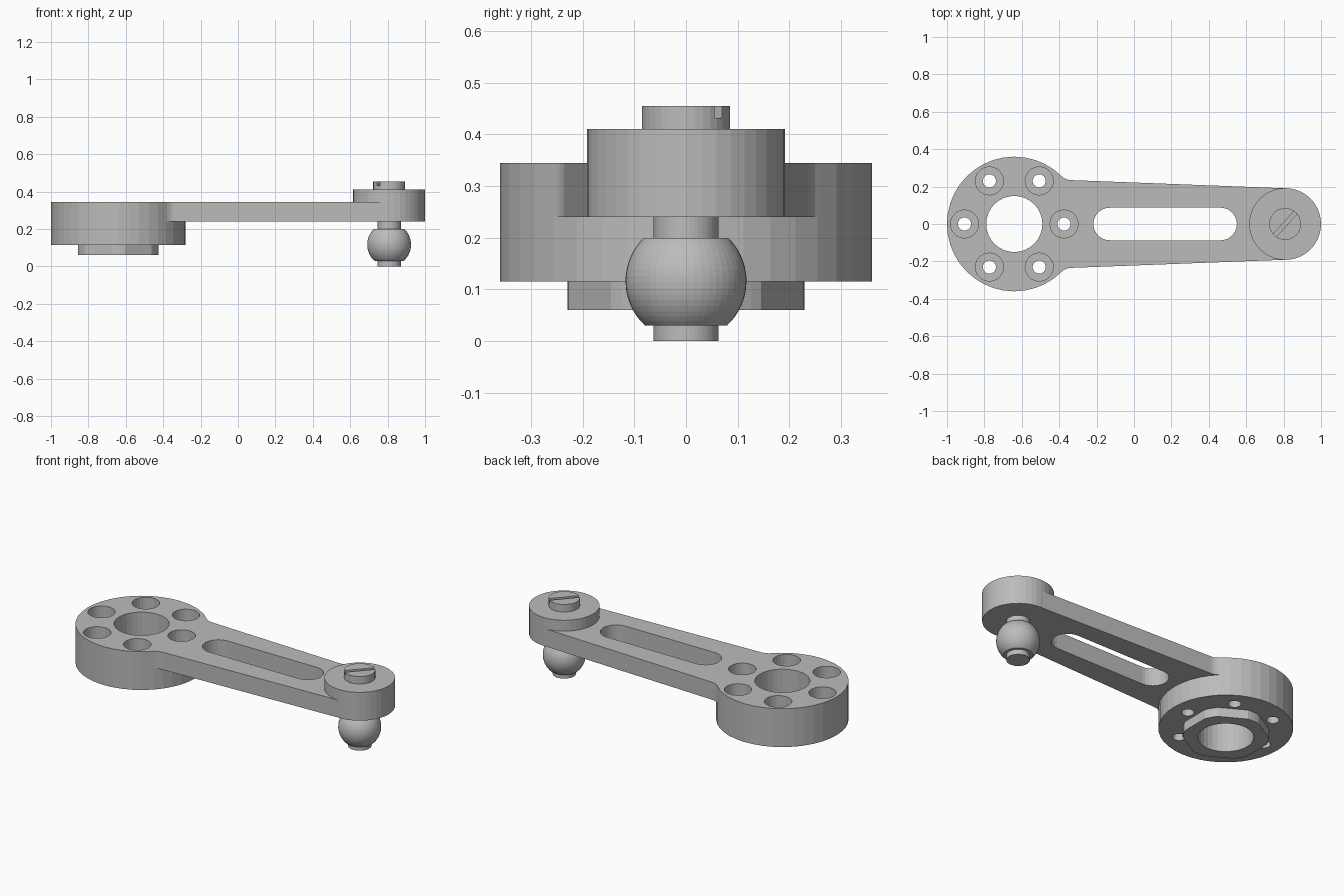
import bpy, bmesh, math
from math import sin, cos, pi, radians

if "Cube" in bpy.data.objects:
    bpy.data.objects.remove(bpy.data.objects["Cube"])

grey = bpy.data.materials.new("plain grey")
grey.diffuse_color = (0.5, 0.5, 0.5, 1)
grey.use_nodes = True
grey.node_tree.nodes["Principled BSDF"].inputs["Base Color"].default_value = grey.diffuse_color

HUB_X, END_X = -0.64, 0.808


def finish(name, bm):
    bmesh.ops.remove_doubles(bm, verts=bm.verts, dist=1e-6)
    bmesh.ops.recalc_face_normals(bm, faces=bm.faces)
    me = bpy.data.meshes.new(name)
    bm.to_mesh(me)
    bm.free()
    me.materials.append(grey)
    ob = bpy.data.objects.new(name, me)
    bpy.context.collection.objects.link(ob)
    return ob


def lathe(name, x, y, profile, n):
    """Solid of revolution from (radius, z) pairs, closed with flat caps."""
    bm = bmesh.new()
    rings = [[bm.verts.new((x + r * cos(2 * pi * i / n), y + r * sin(2 * pi * i / n), z))
              for i in range(n)] for r, z in profile]
    for a, b in zip(rings, rings[1:]):
        for i in range(n):
            j = (i + 1) % n
            bm.faces.new((a[i], a[j], b[j], b[i]))
    bm.faces.new(rings[0][::-1])
    bm.faces.new(rings[-1])
    return finish(name, bm)


def prism(name, pts, z0, z1):
    """Extrude a flat outline from z0 to z1."""
    bm = bmesh.new()
    lo = [bm.verts.new((x, y, z0)) for x, y in pts]
    hi = [bm.verts.new((x, y, z1)) for x, y in pts]
    bm.faces.new(lo[::-1])
    bm.faces.new(hi)
    for i in range(len(pts)):
        j = (i + 1) % len(pts)
        bm.faces.new((lo[i], lo[j], hi[j], hi[i]))
    return finish(name, bm)


def combine(ob, other, op):
    mod = ob.modifiers.new(op, 'BOOLEAN')
    mod.object, mod.operation, mod.solver = other, op, 'EXACT'
    bpy.context.view_layer.objects.active = ob
    bpy.ops.object.modifier_apply(modifier=mod.name)
    bpy.data.objects.remove(other)


def arc(cx, cy, r, a0, a1, n):
    return [(cx + r * cos(radians(a0 + (a1 - a0) * i / n)),
             cy + r * sin(radians(a0 + (a1 - a0) * i / n))) for i in range(n + 1)]


# round hub
body = lathe("lever_arm", HUB_X, 0, [(0.36, 0.115), (0.36, 0.345)], 40)

# tapered arm with fillets running into the hub
half = [(-0.45, 0.2)] + arc(-0.333, 0.3145, 0.08, 225.7, 268, 5) + [(END_X, 0.191)]
outline = half + [(x, -y) for x, y in reversed(half)]
combine(body, prism("arm", outline, 0.24, 0.345), 'UNION')

# raised disc at the ball end
combine(body, lathe("end_disc", END_X, 0, [(0.192, 0.24), (0.192, 0.41)], 40), 'UNION')

# hexagonal boss with rounded corners below the hub
boss = []
for k in range(6):
    boss += arc(HUB_X, 0, 0.23, 60 * k + 20.8, 60 * k + 39.2, 3)
combine(body, prism("boss", boss, 0.06, 0.16), 'UNION')

# centre bore and the six counterbored bolt holes
combine(body, lathe("bore", HUB_X, 0, [(0.15, 0), (0.15, 0.5)], 32), 'DIFFERENCE')
for k in range(6):
    a = k * pi / 3
    bolt = lathe("bolt_hole", HUB_X + 0.266 * cos(a), 0.266 * sin(a),
                 [(0.035, 0), (0.035, 0.195), (0.075, 0.195), (0.075, 0.5)], 24)
    combine(body, bolt, 'DIFFERENCE')

# long slot through the arm
slot = arc(-0.13, 0, 0.087, 90, 270, 14) + arc(0.463, 0, 0.087, -90, 90, 14)
combine(body, prism("arm_slot", slot, 0.1, 0.5), 'DIFFERENCE')

# ball stud, turned in one piece
ball = []
a0, a1 = math.asin(-0.086 / 0.117), math.asin(0.083 / 0.117)
for i in range(17):
    a = a0 + (a1 - a0) * i / 16
    ball.append((0.117 * cos(a), 0.116 + 0.117 * sin(a)))
lathe("ball_stud", END_X, 0,
      [(0.063, 0), (0.063, ball[0][1])] + ball +
      [(0.063, ball[-1][1]), (0.063, 0.25)], 48)

# screw head with a diagonal driver slot
head = lathe("screw_head", END_X, 0, [(0.085, 0.40), (0.085, 0.455)], 32)
t = radians(48)
cut = [(END_X + u * cos(t) - v * sin(t), u * sin(t) + v * cos(t))
       for u, v in ((-0.2, -0.011), (0.2, -0.011), (0.2, 0.011), (-0.2, 0.011))]
combine(head, prism("driver_slot", cut, 0.432, 0.5), 'DIFFERENCE')
